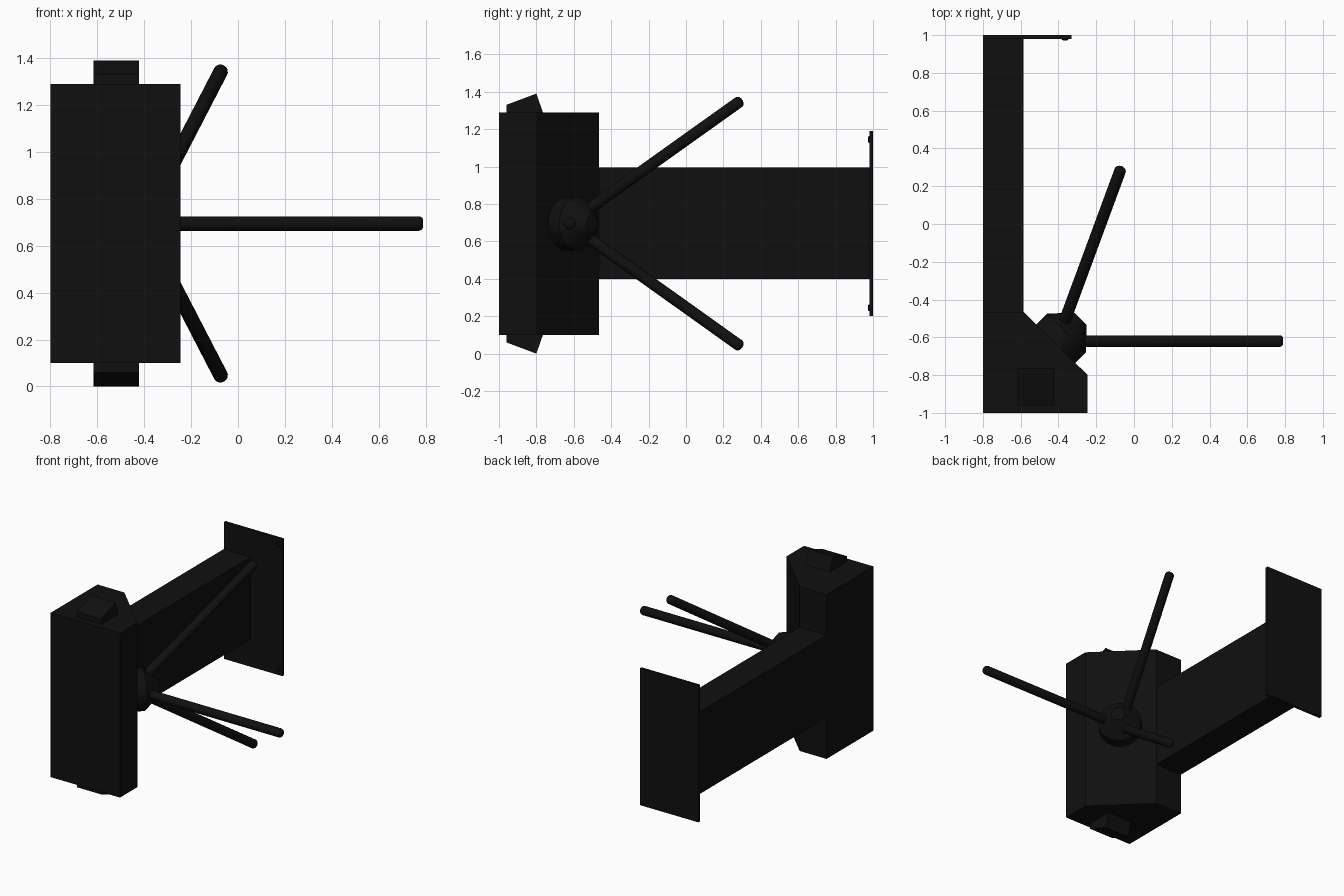
import bpy, bmesh
from math import radians
from mathutils import Vector, Matrix

if "Cube" in bpy.data.objects:
    bpy.data.objects.remove(bpy.data.objects["Cube"])

MID_Z = 0.695
black = bpy.data.materials.new("black_paint")
black.diffuse_color = (0.005, 0.005, 0.005, 1)
black.use_nodes = True
black.node_tree.nodes["Principled BSDF"].inputs["Base Color"].default_value = black.diffuse_color


def finish(name, bm, smooth=False):
    bmesh.ops.recalc_face_normals(bm, faces=bm.faces)
    mesh = bpy.data.meshes.new(name)
    bm.to_mesh(mesh)
    bm.free()
    ob = bpy.data.objects.new(name, mesh)
    bpy.context.collection.objects.link(ob)
    mesh.materials.append(black)
    if smooth:
        bpy.ops.object.select_all(action='DESELECT')
        bpy.context.view_layer.objects.active = ob
        ob.select_set(True)
        bpy.ops.object.shade_smooth_by_angle(angle=radians(35))
    return ob


def prism(name, points, offset):
    bm = bmesh.new()
    face = bm.faces.new([bm.verts.new(p) for p in points])
    ext = bmesh.ops.extrude_face_region(bm, geom=[face])
    verts = [v for v in ext["geom"] if isinstance(v, bmesh.types.BMVert)]
    bmesh.ops.translate(bm, verts=verts, vec=offset)
    return finish(name, bm)


def box(name, lo, hi):
    pts = [(lo[0], lo[1], lo[2]), (hi[0], lo[1], lo[2]),
           (hi[0], hi[1], lo[2]), (lo[0], hi[1], lo[2])]
    return prism(name, pts, (0, 0, hi[2] - lo[2]))


def lathe(name, start, direction, profile, sides=32):
    """Rings of (radius, distance) along a direction, capped at both ends."""
    bm = bmesh.new()
    rot = Vector(direction).to_track_quat('Z', 'Y').to_matrix().to_4x4()
    mat = Matrix.Translation(start) @ rot
    rings = []
    for r, d in profile:
        rings.append(bmesh.ops.create_circle(
            bm, segments=sides, radius=r,
            matrix=mat @ Matrix.Translation((0, 0, d)))["verts"])
    for a, b in zip(rings, rings[1:]):
        for i in range(sides):
            j = (i + 1) % sides
            bm.faces.new((a[i], a[j], b[j], b[i]))
    bm.faces.new(rings[0])
    bm.faces.new(rings[-1])
    return finish(name, bm, True)


# Housing with a chamfered inner corner
outline = [(-0.8, -1), (-0.245, -1), (-0.245, -0.8), (-0.585, -0.465), (-0.8, -0.465)]
prism("housing", [(x, y, 0.1) for x, y in outline], (0, 0, 1.19))

# Wedge indicators on top and, mirrored, underneath
wedge = [(-0.96, 1.28), (-0.765, 1.28), (-0.765, 1.29), (-0.80, 1.39), (-0.96, 1.33)]
for name, flip in (("top_wedge", False), ("bottom_wedge", True)):
    prism(name, [(-0.617, y, 2 * MID_Z - z if flip else z) for y, z in wedge], (0.195, 0, 0))

# Side barrier beam, end plate and its bolts
box("barrier_beam", (-0.8, -0.47, 0.4), (-0.585, 0.985, 0.995))
box("end_plate", (-0.8, 0.98, 0.2), (-0.33, 1.0, 1.19))
for z in (0.245, 1.145):
    lathe("plate_bolt", (-0.365, 0.985, z), (0, -1, 0), [(0.018, 0), (0.018, 0.008), (0.011, 0.013)], 16)

# Rotating hub on the chamfer
lathe("hub", (-0.42, -0.64, MID_Z), (1, 1, 0),
      [(0.145, 0), (0.145, 0.09), (0.045, 0.195)], 32)

# Three arms with rounded tips
arms = [((-0.34, -0.62, MID_Z), (0.79, -0.62, MID_Z))]
for s in (1, -1):
    arms.append(((-0.377, -0.54, MID_Z + s * 0.063), (-0.068, 0.297, MID_Z + s * 0.66)))
for a, b in arms:
    d = Vector(b) - Vector(a)
    n = d.length
    lathe("turnstile_arm", a, d,
          [(0.031, 0), (0.031, n - 0.018), (0.028, n - 0.009), (0.022, n - 0.003), (0.014, n)], 24)
